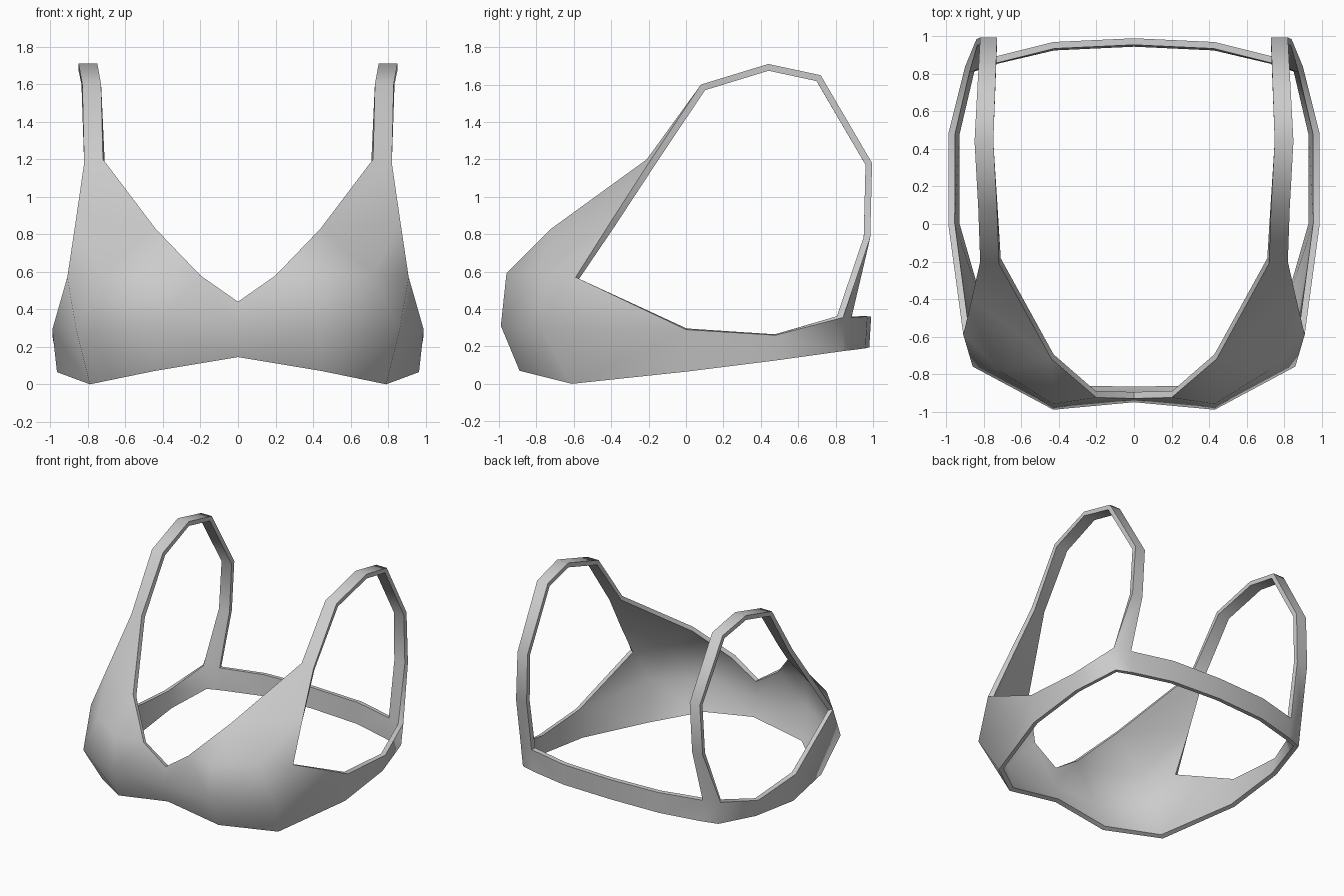
import bpy
import bmesh

cube = bpy.data.objects.get("Cube")
if cube:
    bpy.data.objects.remove(cube, do_unlink=True)

fabric = bpy.data.materials.new("grey fabric")
fabric.use_nodes = True
colour = (0.6, 0.6, 0.6, 1)
fabric.diffuse_color = colour
fabric.node_tree.nodes["Principled BSDF"].inputs["Base Color"].default_value = colour

bm = bmesh.new()


def point(x, y, z):
    return bm.verts.new((x, y, z))


def face(*corners):
    bm.faces.new(corners)


def ribbon(rows):
    """Bridge successive pairs of points with quads."""
    for (a, b), (c, d) in zip(rows, rows[1:]):
        face(a, b, d, c)


# Centre of the front, from hem to neckline
centre_hem = point(0, -0.9, 0.145)
centre_mid = point(0, -0.95, 0.3)
centre_top = point(0, -0.93, 0.44)

# Cup: middle column, outer column and armhole edge
cup_hem = point(0.45, -0.89, 0.07)
cup_low = point(0.43, -0.99, 0.31)
cup_apex = point(0.43, -0.96, 0.59)
neck_low = point(0.2, -0.925, 0.58)
neck_high = point(0.44, -0.72, 0.83)
side_hem = point(0.79, -0.61, 0)
side_low = point(0.86, -0.76, 0.28)
side_high = point(0.72, -0.78, 0.59)
armhole_low = point(0.91, -0.59, 0.57)
armhole_mid = point(0.865, -0.4, 0.87)
strap_foot = (point(0.72, -0.21, 1.2), point(0.82, -0.2, 1.18))

# Cup surface
ribbon([(centre_hem, cup_hem), (centre_mid, cup_low), (centre_top, neck_low)])
face(cup_low, cup_apex, neck_low)
face(neck_low, cup_apex, neck_high)
ribbon([(cup_hem, side_hem), (cup_low, side_low), (cup_apex, side_high)])
face(cup_apex, side_high, neck_high)
face(side_low, armhole_low, side_high)
face(side_high, armhole_low, armhole_mid)
face(neck_high, side_high, armhole_mid)
face(neck_high, armhole_mid, strap_foot[1], strap_foot[0])

# Band round the side and back, as (top, hem) pairs
band = [
    (point(0.99, 0, 0.29), point(0.965, 0, 0.065)),
    (point(0.99, 0.48, 0.26), point(0.965, 0.48, 0.125)),
    (point(0.9, 0.84, 0.355), point(0.88, 0.84, 0.175)),
    (point(0.77, 0.885, 0.355), point(0.75, 0.885, 0.18)),
    (point(0.43, 0.97, 0.36), point(0.43, 0.96, 0.19)),
    (point(0, 0.99, 0.36), point(0, 0.98, 0.195)),
]
face(side_hem, band[0][1], band[0][0], side_low)
face(side_low, band[0][0], armhole_low)
ribbon(band)

# Shoulder strap, as inner x, outer x, y, z
strap = [strap_foot]
for inner, outer, y, z in [
    (0.73, 0.83, 0.08, 1.6),
    (0.75, 0.85, 0.44, 1.71),
    (0.74, 0.835, 0.72, 1.65),
    (0.73, 0.82, 0.995, 1.18),
    (0.745, 0.84, 0.985, 0.78),
]:
    strap.append((point(inner, y, z), point(outer, y, z)))
strap.append((band[3][0], band[2][0]))
ribbon(strap)

mesh = bpy.data.meshes.new("bralette")
bm.to_mesh(mesh)
bm.free()
mesh.materials.append(fabric)
bralette = bpy.data.objects.new("bralette", mesh)
bpy.context.collection.objects.link(bralette)

# Mirror the half and give the fabric its thickness
mirror = bralette.modifiers.new("mirror", "MIRROR")
mirror.use_clip = True
shell = bralette.modifiers.new("thickness", "SOLIDIFY")
shell.thickness = 0.035
shell.offset = -1
shell.use_even_offset = True

bpy.ops.object.select_all(action="DESELECT")
bralette.select_set(True)
bpy.context.view_layer.objects.active = bralette
for modifier in ("mirror", "thickness"):
    bpy.ops.object.modifier_apply(modifier=modifier)
bpy.ops.object.shade_smooth_by_angle(angle=1.0)
